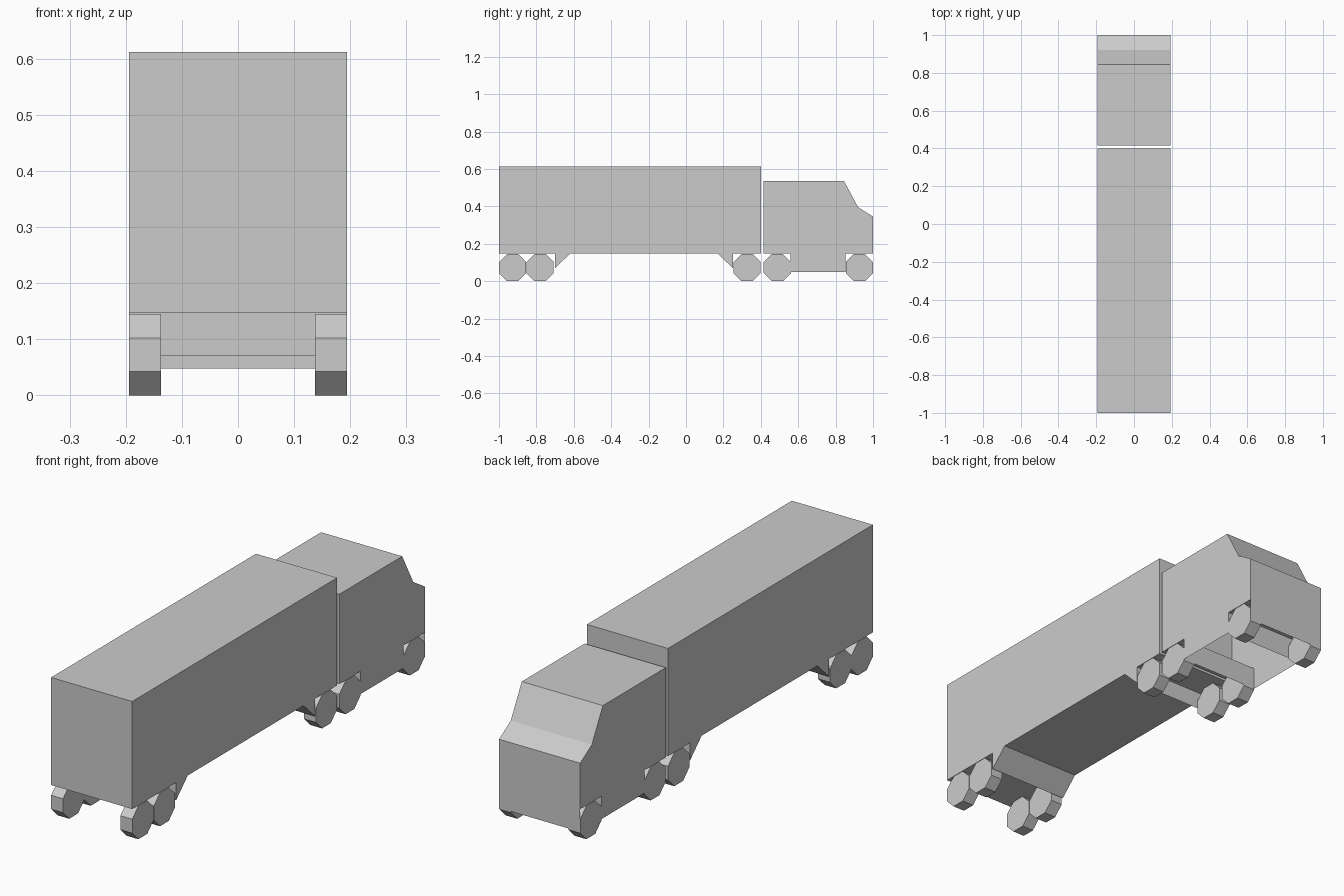
import bpy, bmesh, math
from mathutils import Matrix

if "Cube" in bpy.data.objects:
    bpy.data.objects.remove(bpy.data.objects["Cube"])

HALF = 0.194      # half width of the lorry
DECK = 0.147      # underside height of the bodies
WHEEL_R = 0.0725  # wheel centre to flat


def finish(name, bm):
    mesh = bpy.data.meshes.new(name)
    bm.to_mesh(mesh)
    bm.free()
    obj = bpy.data.objects.new(name, mesh)
    bpy.context.collection.objects.link(obj)
    return obj


def extrude_profile(name, profile, open_edges=()):
    """Sweep a (y, z) outline across the width; open_edges are left unfilled."""
    bm = bmesh.new()
    left = [bm.verts.new((-HALF, y, z)) for y, z in profile]
    right = [bm.verts.new((HALF, y, z)) for y, z in profile]
    bm.faces.new(left)
    bm.faces.new(right[::-1])
    n = len(profile)
    for i in range(n):
        if i not in open_edges:
            j = (i + 1) % n
            bm.faces.new((left[j], left[i], right[i], right[j]))
    bmesh.ops.recalc_face_normals(bm, faces=bm.faces)
    return finish(name, bm)


# Cargo box with wedge-shaped skirts next to the wheels
extrude_profile("trailer_body", [
    (-1.0, DECK), (-0.70, DECK), (-0.70, 0.07), (-0.62, DECK),
    (0.17, DECK), (0.25, 0.07), (0.25, DECK), (0.40, DECK),
    (0.40, 0.612), (-1.0, 0.612)])

# Cab shell, open underneath between the wheel arches
extrude_profile("cab_body", [
    (0.415, DECK), (0.56, DECK), (0.56, 0.048), (0.853, 0.048),
    (0.853, DECK), (1.0, DECK), (1.0, 0.345), (0.92, 0.395),
    (0.845, 0.535), (0.415, 0.535)], open_edges=(2,))

# Thin front apron hanging ahead of the front wheels
bm = bmesh.new()
bm.faces.new([bm.verts.new((x, 1.0, z)) for x, z in
              ((HALF, 0.048), (-HALF, 0.048), (-HALF, DECK), (HALF, DECK))])
finish("front_apron", bm)

# Eight-sided wheels in pairs, flat side down
AXLES = {"trailer_rear": -0.927, "trailer_middle": -0.78, "trailer_front": 0.327,
         "cab_rear": 0.488, "cab_front": 0.927}
TREAD = 0.057
radius = WHEEL_R / math.cos(math.pi / 8)
for axle, y in AXLES.items():
    for side, sign in (("left", -1), ("right", 1)):
        bm = bmesh.new()
        place = (Matrix.Translation((sign * (HALF - TREAD / 2), y, WHEEL_R))
                 @ Matrix.Rotation(math.pi / 2, 4, 'Y')
                 @ Matrix.Rotation(math.pi / 8, 4, 'Z'))
        bmesh.ops.create_cone(bm, cap_ends=True, segments=8, radius1=radius,
                              radius2=radius, depth=TREAD, matrix=place)
        finish(f"{axle}_wheel_{side}", bm)
